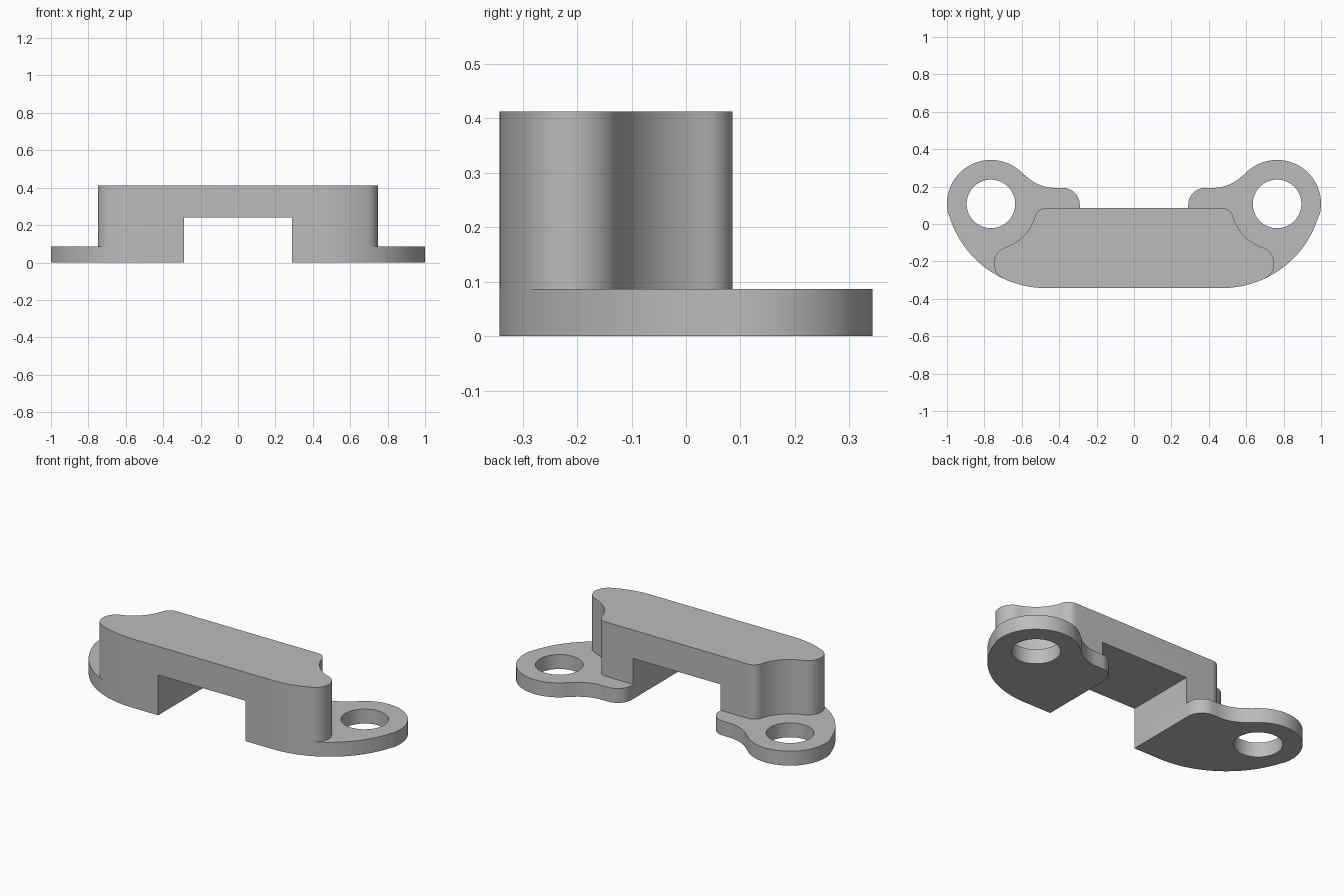
import bpy, bmesh
from math import cos, sin, radians, atan2, degrees
from mathutils import Vector

if "Cube" in bpy.data.objects:
    bpy.data.objects.remove(bpy.data.objects["Cube"])

grey = bpy.data.materials.new("plain grey")
grey.use_nodes = True
COLOUR = (0.5, 0.5, 0.5, 1)
grey.diffuse_color = COLOUR
grey.node_tree.nodes["Principled BSDF"].inputs["Base Color"].default_value = COLOUR

# Main dimensions
FRONT, BACK = -0.3425, 0.0855
FOOT_TOP, NOTCH_TOP, TOP = 0.0865, 0.242, 0.4125
INNER = 0.29
LUG, LUG_R, HOLE_R = Vector((0.765, 0.1075)), 0.235, 0.13
SWEEP, SWEEP_R = Vector((0.47, 0.1975)), 0.54      # big front corner
NECK, NECK_R = Vector((0.42, 0.421)), 0.228        # hollow beside the lug
HEEL_R = 0.09
SCOOP_R = 0.245                                    # body clearance round the lug
SHOULDER, SHOULDER_R = Vector((0.47, 0.024)), 0.0615
TIP, TIP_R = Vector((0.66, -0.2105)), 0.09


def arc(c, r, a0, a1, n=16):
    """Points on an arc, angles in degrees."""
    angles = [radians(a0 + (a1 - a0) * i / n) for i in range(n + 1)]
    return [Vector((c.x + r * cos(a), c.y + r * sin(a))) for a in angles]


def heading(a, b):
    return degrees(atan2(b.y - a.y, b.x - a.x))


def mirrored(points):
    return [Vector((-p.x, p.y)) for p in reversed(points)]


def prism(name, loops, z0, z1):
    """Solid from closed outlines; the second outline becomes a hole."""
    bm = bmesh.new()
    edges = []
    for loop in loops:
        vs = [bm.verts.new((p.x, p.y, z0)) for p in loop]
        edges += [bm.edges.new((v, vs[i - 1])) for i, v in enumerate(vs)]
    bmesh.ops.remove_doubles(bm, verts=bm.verts, dist=0.0005)
    bmesh.ops.triangle_fill(bm, edges=bm.edges[:], use_beauty=True, normal=(0, 0, 1))
    grown = bmesh.ops.extrude_face_region(bm, geom=bm.faces[:], use_keep_orig=True)
    top = [g for g in grown["geom"] if isinstance(g, bmesh.types.BMVert)]
    bmesh.ops.translate(bm, verts=top, vec=(0, 0, z1 - z0))
    bmesh.ops.recalc_face_normals(bm, faces=bm.faces[:])
    mesh = bpy.data.meshes.new(name)
    bm.to_mesh(mesh)
    bm.free()
    mesh.materials.append(grey)
    ob = bpy.data.objects.new(name, mesh)
    bpy.context.collection.objects.link(ob)
    return ob


def select(ob):
    bpy.ops.object.select_all(action="DESELECT")
    ob.select_set(True)
    bpy.context.view_layer.objects.active = ob


# Mounting feet with bolt holes
neck_angle = heading(LUG, NECK)
foot = [Vector((INNER, FRONT))]
foot += arc(SWEEP, SWEEP_R, -90, heading(SWEEP, LUG), 32)
foot += arc(LUG, LUG_R, heading(SWEEP, LUG), neck_angle, 40)[1:]
foot += arc(NECK, NECK_R, neck_angle - 180, -90)[1:]
foot += arc(Vector((INNER + HEEL_R, NECK.y - NECK_R - HEEL_R)), HEEL_R, 90, 180)
hole = arc(LUG, HOLE_R, 0, 360, 48)[:-1]
parts = [prism("left_foot", [foot, hole], 0, FOOT_TOP),
         prism("right_foot", [mirrored(foot), mirrored(hole)], 0, FOOT_TOP)]

# Raised bridge body
side = arc(SWEEP, SWEEP_R, -90, heading(SWEEP, TIP), 16)
side += arc(TIP, TIP_R, heading(SWEEP, TIP), heading(TIP, LUG) + 0, 16)[1:]
side += arc(LUG, SCOOP_R, heading(LUG, TIP), heading(LUG, SHOULDER), 20)[1:]
side += arc(SHOULDER, SHOULDER_R, heading(SHOULDER, LUG), 90, 12)[1:]
bridge = prism("bridge", [side + mirrored(side)], FOOT_TOP, TOP)
parts.append(bridge)

# Rectangular passage through the bridge
bpy.ops.mesh.primitive_cube_add(size=1, location=(0, 0, NOTCH_TOP / 2))
cutter = bpy.context.object
cutter.name = "passage_cutter"
cutter.scale = (2 * INNER, 2, NOTCH_TOP)
cutter.hide_render = True
cut = bridge.modifiers.new("passage", "BOOLEAN")
cut.operation, cut.solver, cut.object = "DIFFERENCE", "EXACT", cutter
select(bridge)
bpy.ops.object.modifier_apply(modifier=cut.name)
bpy.data.objects.remove(cutter)

for part in parts:
    select(part)
    bpy.ops.object.shade_smooth_by_angle(angle=radians(30))
